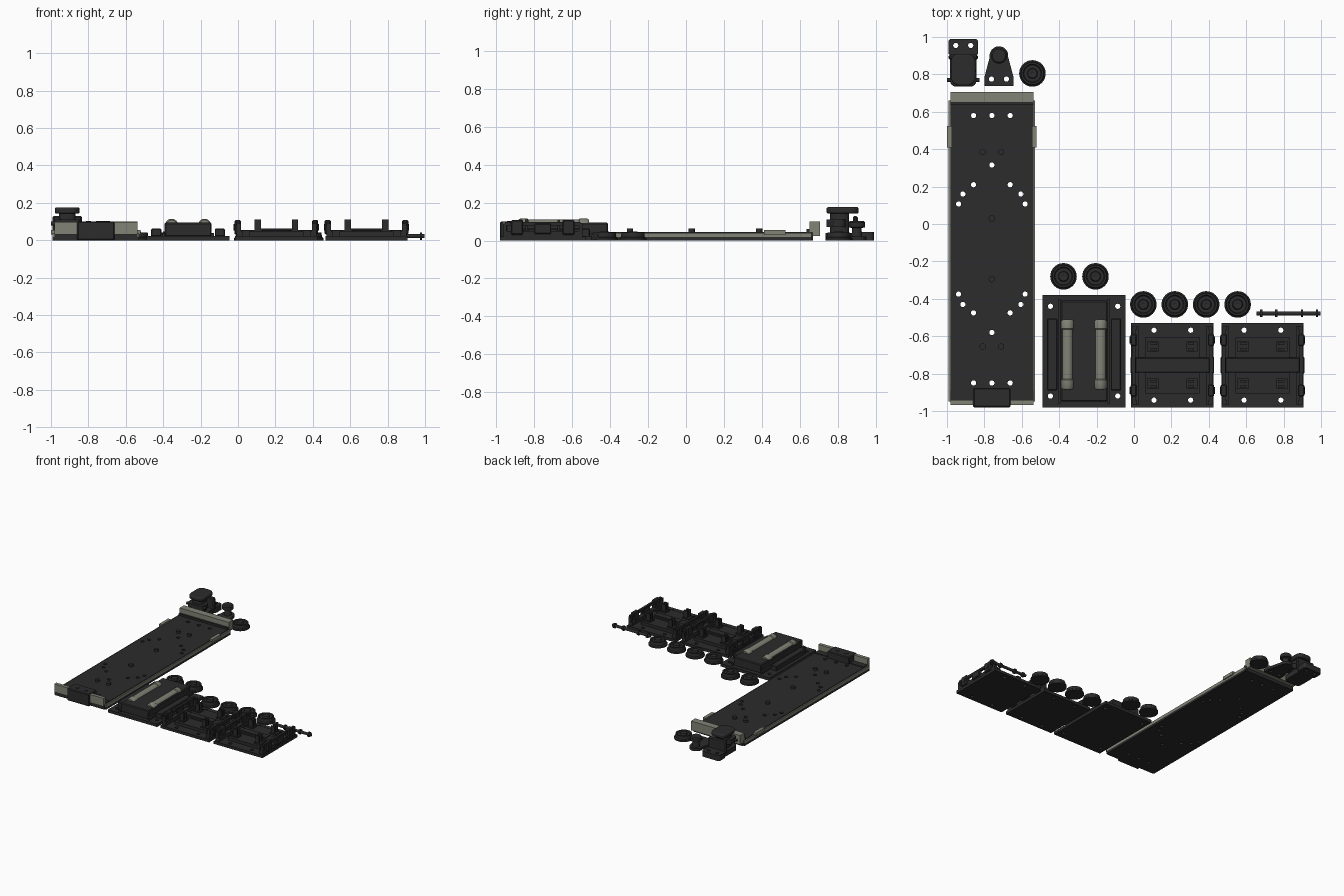
import bpy, bmesh, math
from mathutils import Matrix

old = bpy.data.objects.get("Cube")
if old:
    bpy.data.objects.remove(old)


def material(name, rgb):
    m = bpy.data.materials.new(name)
    m.use_nodes = True
    m.diffuse_color = (*rgb, 1)
    m.node_tree.nodes["Principled BSDF"].inputs["Base Color"].default_value = (*rgb, 1)
    return m


DARK = material("charcoal plastic", (0.025, 0.025, 0.026))
GREY = material("warm grey metal", (0.22, 0.225, 0.18))


def finish(name, bm, mat, smooth=False):
    bmesh.ops.recalc_face_normals(bm, faces=bm.faces[:])
    me = bpy.data.meshes.new(name)
    bm.to_mesh(me)
    bm.free()
    me.materials.append(mat)
    ob = bpy.data.objects.new(name, me)
    bpy.context.collection.objects.link(ob)
    if smooth:
        bpy.ops.object.select_all(action='DESELECT')
        bpy.context.view_layer.objects.active = ob
        ob.select_set(True)
        bpy.ops.object.shade_smooth_by_angle(angle=math.radians(35))
    return ob


def box(name, x0, x1, y0, y1, z0, z1, mat=DARK, bevel=0):
    bm = bmesh.new()
    bmesh.ops.create_cube(bm, size=1)
    for v in bm.verts:
        v.co.x = x0 if v.co.x < 0 else x1
        v.co.y = y0 if v.co.y < 0 else y1
        v.co.z = z0 if v.co.z < 0 else z1
    if bevel:
        bmesh.ops.bevel(bm, geom=bm.edges[:], offset=bevel, segments=1, affect='EDGES')
    return finish(name, bm, mat)


def prism(name, pts, z0, z1, mat=DARK):
    bm = bmesh.new()
    f = bm.faces.new([bm.verts.new((x, y, z0)) for x, y in pts])
    ext = bmesh.ops.extrude_face_region(bm, geom=[f])["geom"]
    for v in ext:
        if isinstance(v, bmesh.types.BMVert):
            v.co.z = z1
    return finish(name, bm, mat, True)


def lathe(name, profile, loc, mat=DARK, axis='Z', n=32):
    """Spin a radius/height profile round the given axis."""
    bm = bmesh.new()
    vs = [bm.verts.new((r, 0, h)) for r, h in profile]
    es = [bm.edges.new(p) for p in zip(vs, vs[1:])]
    bmesh.ops.spin(bm, geom=vs + es, cent=(0, 0, 0), axis=(0, 0, 1),
                   angle=math.tau, steps=n, use_duplicate=False)
    bmesh.ops.remove_doubles(bm, verts=bm.verts[:], dist=1e-5)
    turn = {'Z': Matrix(), 'X': Matrix.Rotation(math.pi / 2, 4, 'Y'),
            'Y': Matrix.Rotation(-math.pi / 2, 4, 'X')}[axis]
    bm.transform(Matrix.Translation(loc) @ turn)
    return finish(name, bm, mat, True)


def rod(name, r, length, loc, mat=DARK, axis='Z', n=24):
    return lathe(name, [(0, 0), (r, 0), (r, length), (0, length)], loc, mat, axis, n)


def drill(ob, points, r=0.014):
    """Cut round holes straight through a flat part."""
    bm = bmesh.new()
    for x, y in points:
        bmesh.ops.create_cone(bm, cap_ends=True, segments=16, radius1=r, radius2=r,
                              depth=0.4, matrix=Matrix.Translation((x, y, 0)))
    cutter = finish("hole_cutter", bm, DARK)
    cutter.hide_render = True
    mod = ob.modifiers.new("holes", 'BOOLEAN')
    mod.operation, mod.solver, mod.object = 'DIFFERENCE', 'EXACT', cutter
    bpy.context.view_layer.objects.active = ob
    bpy.ops.object.modifier_apply(modifier=mod.name)
    bpy.data.objects.remove(cutter)


def rounded(cx, cy, hx, hy, r, n=6):
    pts = []
    for k, (sx, sy) in enumerate([(1, 1), (-1, 1), (-1, -1), (1, -1)]):
        for i in range(n + 1):
            a = (k + i / n) * math.pi / 2
            pts.append((cx + sx * (hx - r) + r * math.cos(a), cy + sy * (hy - r) + r * math.sin(a)))
    return pts


# Long chassis plate with rails and raised ends
CX = -0.76
plate = box("chassis_plate", CX - 0.222, CX + 0.222, -0.955, 0.67, 0, 0.045)
holes = [(CX, 0.58), (CX, 0.315), (CX, -0.58), (CX, -0.85)]
for s in (-1, 1):
    holes += [(CX + s * dx, y) for dx, y in
              [(0.098, 0.58), (0.098, 0.21), (0.155, 0.16), (0.178, 0.107),
               (0.178, -0.375), (0.155, -0.43), (0.098, -0.475), (0.098, -0.85)]]
drill(plate, holes)
for s in (-1, 1):
    x0, x1 = sorted((CX + s * 0.218, CX + s * 0.232))
    box("chassis_side_rail", x0, x1, -0.95, 0.66, 0.018, 0.04, GREY)
    box("chassis_bottom_rail", x0, x1, -0.95, 0.66, 0, 0.018)
    x0, x1 = sorted((CX + s * 0.214, CX + s * 0.24))
    box("side_clip", x0, x1, 0.41, 0.525, 0.03, 0.056, GREY)
    x0, x1 = sorted((CX + s * 0.1, CX + s * 0.222))
    box("front_end_lip", x0, x1, -0.968, -0.94, 0.03, 0.097, GREY)
    for y in (0.385, -0.655):
        rod("plate_boss", 0.017, 0.022, (CX + s * 0.049, y, 0.04))
    rod("block_boss", 0.014, 0.006, (CX + s * 0.04, -0.93, 0.098))
box("rear_end_lip", CX - 0.222, CX + 0.222, 0.65, 0.705, 0.025, 0.1, GREY)
box("rear_end_step", CX - 0.222, CX + 0.222, 0.635, 0.652, 0.04, 0.06)
box("front_end_step", CX - 0.222, CX + 0.222, -0.94, -0.89, 0.04, 0.05)
box("front_block", CX - 0.1, CX + 0.1, -0.98, -0.877, 0, 0.1, bevel=0.006)
for y in (0.03, -0.295):
    rod("plate_boss", 0.017, 0.022, (CX, y, 0.04))

# Stacked coupler head on its base plate
HX = -0.913
base = prism("coupler_base", rounded(HX, 0.945, 0.08, 0.045, 0.018), 0, 0.045)
drill(base, [(HX - 0.04, 0.955), (HX + 0.04, 0.955)])
prism("coupler_foot", rounded(HX, 0.825, 0.07, 0.09, 0.03), 0, 0.04)
prism("coupler_column", rounded(HX, 0.81, 0.045, 0.05, 0.03), 0.04, 0.15)
prism("coupler_collar", rounded(HX, 0.79, 0.07, 0.05, 0.03), 0.072, 0.11)
top = prism("coupler_head", rounded(HX, 0.825, 0.066, 0.085, 0.045), 0.142, 0.176)
mod = top.modifiers.new("soft_edges", 'BEVEL')
mod.width, mod.segments = 0.01, 3
rod("coupler_cross_pin", 0.011, 0.174, (HX - 0.087, 0.77, 0.09), axis='X')
box("coupler_ears", HX - 0.08, HX + 0.08, 0.88, 0.905, 0.03, 0.13, bevel=0.008)

# Triangular pivot bracket
BX = -0.722
arc = [(BX + 0.05 * math.cos(a), 0.9 + 0.05 * math.sin(a))
       for a in [math.pi * (i / 12 * 1.1 - 0.05) for i in range(13)]]
bracket = prism("pivot_bracket",
                [(BX - 0.078, 0.785), (BX - 0.078, 0.737), (BX + 0.078, 0.737),
                 (BX + 0.078, 0.785)] + arc, 0, 0.022)
drill(bracket, [(BX - 0.04, 0.775), (BX + 0.04, 0.775)])
lathe("pivot_knob", [(0, 0.01), (0.03, 0.01), (0.024, 0.065), (0.043, 0.07), (0.043, 0.095),
                     (0.035, 0.104), (0, 0.104)], (BX, 0.9, 0))

# Loose wheels lying flat, and one axle
wheel = [(0, 0), (0.071, 0), (0.071, 0.012), (0.063, 0.018), (0.06, 0.042), (0.05, 0.042),
         (0.045, 0.034), (0.028, 0.034), (0.024, 0.047), (0.01, 0.047), (0, 0.04)]
spots = [(-0.543, 0.805), (-0.377, -0.28), (-0.206, -0.28)]
spots += [(0.05 + 0.168 * i, -0.43) for i in range(4)]
for x, y in spots:
    lathe("wheel", wheel, (x, y, 0))
rod("axle", 0.011, 0.342, (0.655, -0.478, 0.022), axis='X')
for x in (0.675, 0.755, 0.892, 0.972):
    rod("axle_collar", 0.02, 0.012, (x, -0.478, 0.022), axis='X')

# Underframe box carrying two long cylinders
UX, UY = -0.267, -0.68
tray = box("underframe_tray", UX - 0.222, UX + 0.222, -0.98, -0.38, 0, 0.024)
drill(tray, [(UX + sx * 0.18, UY + sy * 0.24) for sx in (-1, 1) for sy in (-1, 1)])
box("underframe_box", UX - 0.125, UX + 0.125, -0.95, -0.41, 0.02, 0.094, bevel=0.006)
for s in (-1, 1):
    x0, x1 = sorted((UX + s * 0.143, UX + s * 0.198))
    box("side_locker", x0, x1, -0.89, -0.505, 0.02, 0.062, bevel=0.005)
    x0, x1 = sorted((UX + s * 0.122, UX + s * 0.14))
    box("box_rib", x0, x1, -0.96, -0.4, 0.02, 0.04)
    lathe("long_cylinder", [(0, 0), (0.028, 0), (0.035, 0.01), (0.035, 0.05), (0.031, 0.055),
                            (0.031, 0.32), (0.035, 0.325), (0.035, 0.365), (0.028, 0.375), (0, 0.375)],
          (UX + s * 0.088, -0.885, 0.08), GREY, 'Y')


# Two identical truck frames
def truck(cx, cy=-0.755):
    floor = box("truck_floor", cx - 0.22, cx + 0.22, cy - 0.225, cy + 0.225, 0, 0.022)
    drill(floor, [(cx + sx * 0.098, cy + sy * 0.187) for sx in (-1, 1) for sy in (-1, 1)])
    box("truck_body", cx - 0.145, cx + 0.145, cy - 0.15, cy + 0.15, 0.02, 0.046)
    box("truck_cross_bar", cx - 0.205, cx + 0.205, cy - 0.04, cy + 0.04, 0.02, 0.056, bevel=0.004)
    box("cross_bar_cap", cx - 0.11, cx + 0.11, cy - 0.025, cy + 0.025, 0.05, 0.062)
    for sx in (-1, 1):
        def side(name, d0, d1, y0, y1, z0, z1, bevel=0):
            a, b = sorted((cx + sx * d0, cx + sx * d1))
            box(name, a, b, cy + y0, cy + y1, z0, z1, bevel=bevel)
        side("side_sill", 0.18, 0.213, -0.21, 0.21, 0.02, 0.05)
        side("side_top_beam", 0.198, 0.216, -0.2, 0.2, 0.078, 0.098)
        side("spring_block", 0.195, 0.224, -0.045, 0.045, 0.035, 0.09, 0.005)
        for sy in (-1, 1):
            y = sy * 0.135
            side("axle_box", 0.19, 0.224, y - 0.032, y + 0.032, 0.03, 0.108, 0.006)
            rod("axle_box_cap", 0.018, 0.006, (cx + sx * 0.225 - 0.003, cy + y, 0.07), axis='X')
            side("sill_bracket", 0.19, 0.214, sy * 0.2 - 0.01, sy * 0.2 + 0.01, 0.02, 0.09)
            # wheel clips rising from the body
            y = sy * 0.1
            side("wheel_clip", 0.083, 0.117, y - 0.022, y - 0.008, 0.04, 0.112)
            side("wheel_clip", 0.083, 0.117, y + 0.008, y + 0.022, 0.04, 0.112)
            side("clip_foot", 0.075, 0.135, y - 0.028, y + 0.028, 0.04, 0.056)


truck(0.205)
truck(0.687)
